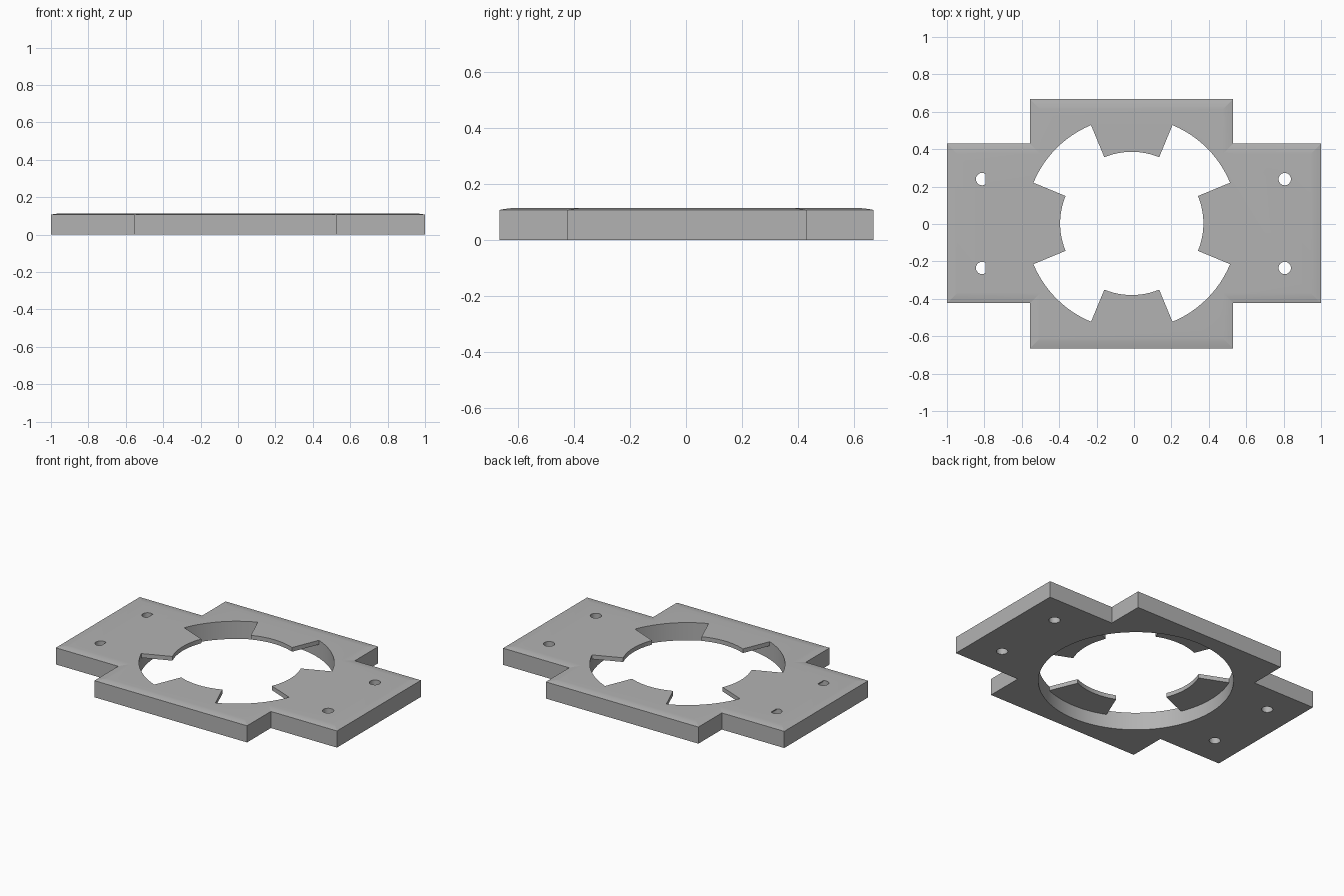
import bpy, bmesh
from math import cos, sin, pi, radians

if "Cube" in bpy.data.objects:
    bpy.data.objects.remove(bpy.data.objects["Cube"])

grey = bpy.data.materials.new("light grey")
grey.use_nodes = True
grey.diffuse_color = (0.45, 0.45, 0.45, 1)
grey.node_tree.nodes["Principled BSDF"].inputs["Base Color"].default_value = grey.diffuse_color

STEPS = 96
CX, CY = -0.012, 0.003      # centre of the opening
R_OUT, R_IN = 0.569, 0.383  # opening and tab radii
TOP = 0.114
TAB_BASE = TOP - 0.027


def loft(name, levels):
    """Closed solid through (z, outline) levels with matching point counts."""
    bm = bmesh.new()
    rings = [[bm.verts.new((x, y, z)) for x, y in pts] for z, pts in levels]
    for a, b in zip(rings, rings[1:]):
        for i in range(len(a)):
            j = (i + 1) % len(a)
            bm.faces.new((a[i], a[j], b[j], b[i]))
    bm.faces.new(rings[0][::-1])
    bm.faces.new(rings[-1])
    bmesh.ops.remove_doubles(bm, verts=bm.verts, dist=1e-5)
    bmesh.ops.recalc_face_normals(bm, faces=bm.faces)
    me = bpy.data.meshes.new(name)
    bm.to_mesh(me)
    bm.free()
    me.materials.append(grey)
    ob = bpy.data.objects.new(name, me)
    bpy.context.collection.objects.link(ob)
    return ob


def cross(d):
    """Cross-shaped outline moved inwards by d."""
    x0, x1, y0, y1 = -1 + d, 1 - d, -0.423 + d, 0.43 - d
    u0, u1, v0, v1 = -0.556 + d, 0.53 - d, -0.665 + d, 0.668 - d
    return [(x0, y0), (u0, y0), (u0, v0), (u1, v0), (u1, y0), (x1, y0),
            (x1, y1), (u1, y1), (u1, v1), (u0, v1), (u0, y1), (x0, y1)]


def opening(tab_radius):
    """Circle whose four 45 degree tab sectors lie at tab_radius."""
    pts = []
    n = STEPS // 8
    for sector in range(8):
        r = R_OUT if sector % 2 else tab_radius
        for k in range(n + 1):
            a = radians(45 * sector - 22.5 + 45 * k / n)
            pts.append((CX + r * cos(a), CY + r * sin(a)))
    return pts


def circle(x, y, limit=9):
    """Hole outline, cut off flat beyond x = limit."""
    return [(min(x + 0.033 * cos(2 * pi * (i + 0.5) / STEPS), limit),
             y + 0.033 * sin(2 * pi * (i + 0.5) / STEPS)) for i in range(STEPS)]


# plate with a softly sloped top rim
plate = loft("mounting_plate", [(0, cross(0)), (0.107, cross(0)), (0.1105, cross(0.018)),
                                (0.113, cross(0.038)), (TOP, cross(0.056))])

# central opening with four thin tabs flush with the top
cutters = [loft("opening_cutter", [(-0.1, opening(R_OUT)), (TAB_BASE, opening(R_OUT)),
                                   (TAB_BASE, opening(R_IN)), (0.3, opening(R_IN))])]

# screw holes, the left pair partly covered at the top
for y in (-0.235, 0.24):
    cutters.append(loft("screw_hole_cutter", [(-0.1, circle(0.806, y)), (0.3, circle(0.806, y))]))
    full, cut = circle(-0.812, y), circle(-0.812, y, -0.793)
    cutters.append(loft("flat_hole_cutter", [(-0.1, full), (0.108, full), (0.108, cut), (0.3, cut)]))

for c in cutters:
    mod = plate.modifiers.new(c.name, "BOOLEAN")
    mod.operation = "DIFFERENCE"
    mod.solver = "EXACT"
    mod.object = c

# bake the cuts and drop the cutters
bpy.context.view_layer.update()
deps = bpy.context.evaluated_depsgraph_get()
mesh = bpy.data.meshes.new_from_object(plate.evaluated_get(deps))
plate.modifiers.clear()
plate.data = mesh
for c in cutters:
    bpy.data.objects.remove(c)

bpy.ops.object.select_all(action="DESELECT")
plate.select_set(True)
bpy.context.view_layer.objects.active = plate
bpy.ops.object.shade_smooth_by_angle(angle=radians(4))
